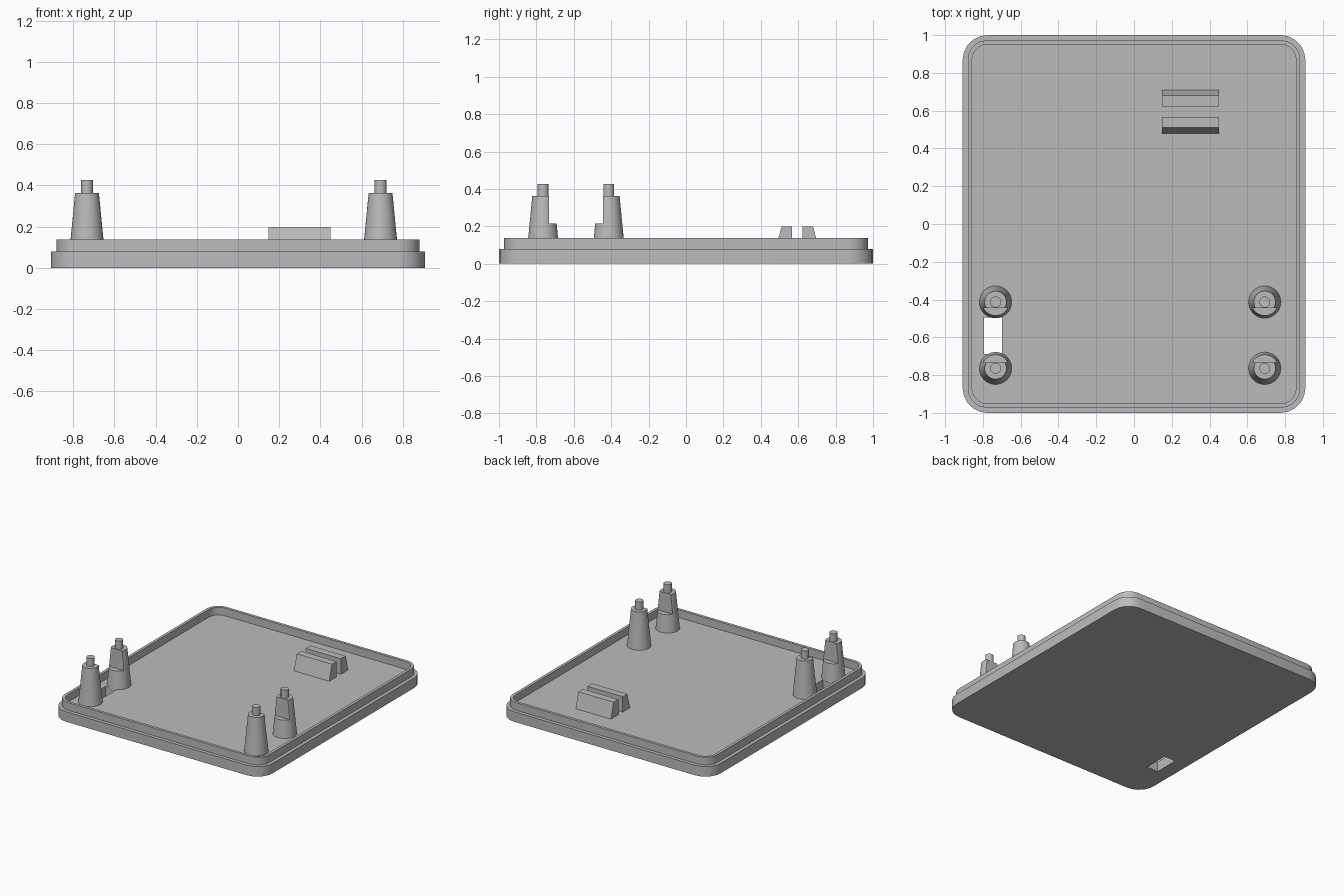
import bpy, bmesh, math
from mathutils import Vector, Matrix

if "Cube" in bpy.data.objects:
    bpy.data.objects.remove(bpy.data.objects["Cube"])

FLOOR, RIM = 0.078, 0.138
HALF_X, HALF_Y, CORNER = 0.907, 1.0, 0.13

grey = bpy.data.materials.new("plain grey")
grey.use_nodes = True
grey.diffuse_color = (0.5, 0.5, 0.5, 1)
grey.node_tree.nodes["Principled BSDF"].inputs["Base Color"].default_value = (0.5, 0.5, 0.5, 1)


def finish(bm, name, smooth=True):
    """Turn a bmesh into a named grey object."""
    bmesh.ops.recalc_face_normals(bm, faces=bm.faces)
    mesh = bpy.data.meshes.new(name)
    bm.to_mesh(mesh)
    bm.free()
    mesh.materials.append(grey)
    obj = bpy.data.objects.new(name, mesh)
    bpy.context.collection.objects.link(obj)
    bpy.ops.object.select_all(action='DESELECT')
    obj.select_set(True)
    bpy.context.view_layer.objects.active = obj
    if smooth:
        bpy.ops.object.shade_smooth_by_angle(angle=math.radians(30))
    return obj


def rounded_loop(bm, inset, z, steps=5):
    """Ring of vertices along a rounded rectangle inset from the plate edge."""
    r = CORNER - inset
    cx, cy = HALF_X - CORNER, HALF_Y - CORNER
    verts = []
    for quarter, (sx, sy) in enumerate(((1, 1), (-1, 1), (-1, -1), (1, -1))):
        for i in range(steps + 1):
            a = math.pi / 2 * (quarter + i / steps)
            verts.append(bm.verts.new((sx * cx + r * math.cos(a), sy * cy + r * math.sin(a), z)))
    return verts


def add_cone(bm, x, y, z0, z1, r0, r1, segments=32):
    """Add a closed frustum and return its geometry."""
    place = Matrix.Translation((x, y, (z0 + z1) / 2))
    verts = bmesh.ops.create_cone(bm, cap_ends=True, segments=segments, radius1=r0,
                                  radius2=r1, depth=z1 - z0, matrix=place)["verts"]
    faces = {f for v in verts for f in v.link_faces}
    edges = {e for v in verts for e in v.link_edges}
    return list(verts) + list(edges) + list(faces)


# Tray plate: stepped outer wall, raised lip, recessed floor
bm = bmesh.new()
profile = [(0, 0), (0, FLOOR), (0.027, FLOOR), (0.027, RIM), (0.049, RIM), (0.049, FLOOR)]
loops = [rounded_loop(bm, inset, z) for inset, z in profile]
for a, b in zip(loops, loops[1:]):
    for i in range(len(a)):
        j = (i + 1) % len(a)
        bm.faces.new((a[i], a[j], b[j], b[i]))
bm.faces.new(loops[0])
bm.faces.new(loops[-1])
plate = finish(bm, "tray_plate", smooth=False)

# Strap slot cut through the floor between the two posts on the right
bm = bmesh.new()
bmesh.ops.create_cube(bm, size=1, matrix=Matrix.Translation((-0.746, -0.591, 0.05))
                      @ Matrix.Diagonal((0.096, 0.194, 0.3, 1)))
cutter = finish(bm, "slot_cutter", smooth=False)
cutter.hide_render = True
cut = plate.modifiers.new("slot", 'BOOLEAN')
cut.operation = 'DIFFERENCE'
cut.solver = 'EXACT'
cut.object = cutter
bpy.context.view_layer.objects.active = plate
bpy.ops.object.modifier_apply(modifier=cut.name)
bpy.data.objects.remove(cutter)
bpy.ops.object.select_all(action='DESELECT')
plate.select_set(True)
bpy.ops.object.shade_smooth_by_angle(angle=math.radians(30))


# Tapered posts, notched on the side facing their partner, with a pin on top
def make_post(name, x, y, facing):
    base, ledge, top = FLOOR - 0.005, 0.214, 0.363
    radius = lambda z: 0.0855 - 0.097 * (z - FLOOR)
    bm = bmesh.new()
    upper = add_cone(bm, x, y, ledge, top, radius(ledge), radius(top))
    cut = bmesh.ops.bisect_plane(bm, geom=upper, plane_co=(x, y + facing * 0.032, 0),
                                 plane_no=Vector((0, facing, 0)), clear_outer=True)
    edges = [e for e in cut["geom_cut"] if isinstance(e, bmesh.types.BMEdge)]
    bmesh.ops.contextual_create(bm, geom=edges)
    add_cone(bm, x, y, base, ledge, radius(base), radius(ledge))
    add_cone(bm, x, y, top - 0.01, 0.427, 0.029, 0.029, 24)
    finish(bm, name)


for side, x in (("right", -0.733), ("left", 0.692)):
    make_post("front_post_" + side, x, -0.764, 1)
    make_post("rear_post_" + side, x, -0.413, -1)


# Pair of clamp blocks: upright inner faces, sloped outer faces
def make_block(name, inner, top_outer, base_outer):
    bm = bmesh.new()
    section = [(inner, FLOOR - 0.005), (inner, 0.198), (top_outer, 0.198), (base_outer, FLOOR - 0.005)]
    face = bm.faces.new([bm.verts.new((0.147, y, z)) for y, z in section])
    out = bmesh.ops.extrude_face_region(bm, geom=[face])["geom"]
    bmesh.ops.translate(bm, vec=(0.303, 0, 0), verts=[v for v in out if isinstance(v, bmesh.types.BMVert)])
    finish(bm, name, smooth=False)


make_block("front_clamp_block", 0.567, 0.511, 0.477)
make_block("rear_clamp_block", 0.622, 0.680, 0.712)
